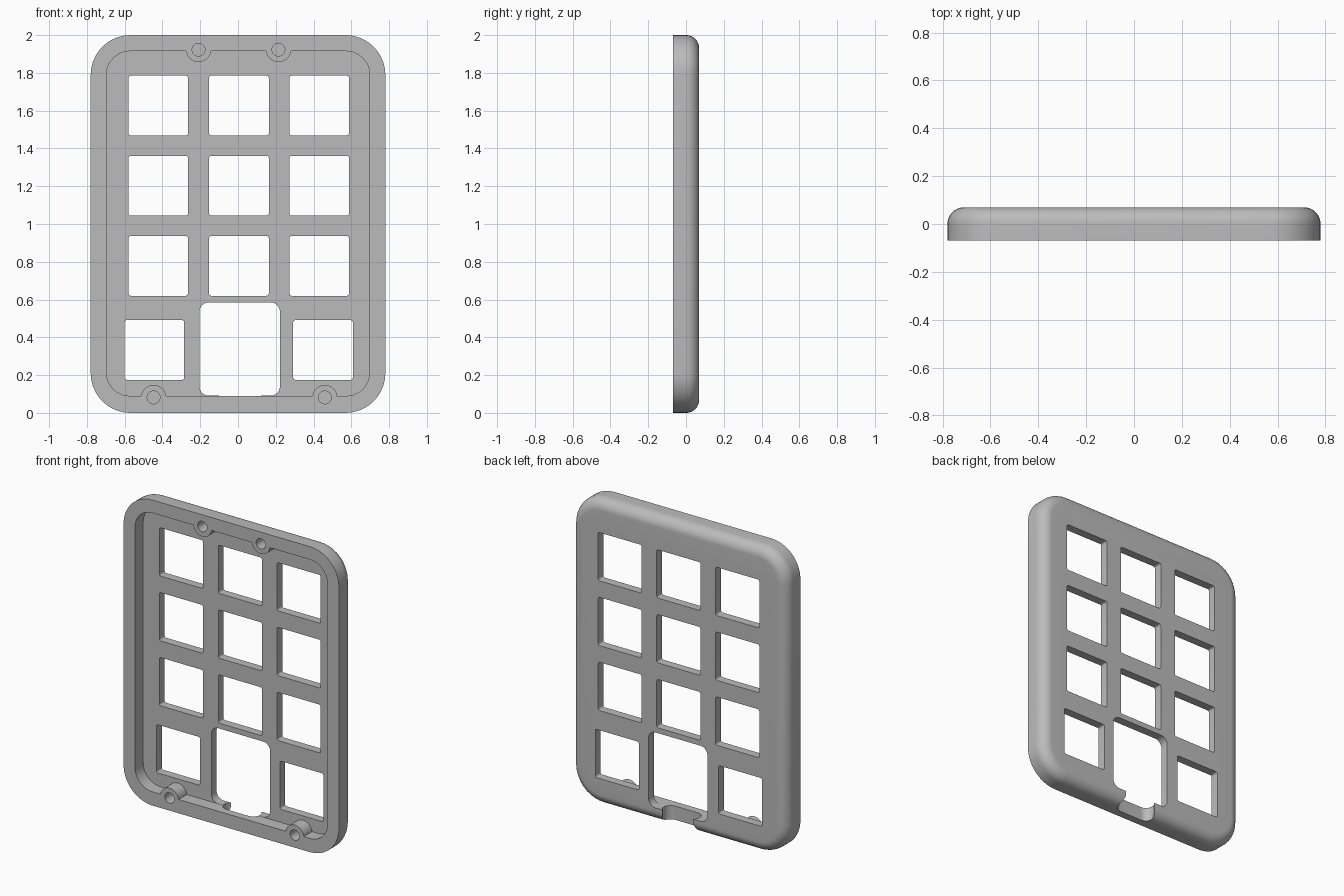
import bpy, bmesh
from math import sin, cos, pi, radians

if "Cube" in bpy.data.objects:
    bpy.data.objects.remove(bpy.data.objects["Cube"])

grey = bpy.data.materials.new("plain grey")
grey.use_nodes = True
GREY = (0.5, 0.5, 0.5, 1)
grey.diffuse_color = GREY
grey.node_tree.nodes["Principled BSDF"].inputs["Base Color"].default_value = GREY


def outline(x0, x1, z0, z1, r, steps=10):
    """Rounded rectangle as (x, z) points."""
    pts = []
    for k, (cx, cz) in enumerate([(x1 - r, z1 - r), (x0 + r, z1 - r),
                                  (x0 + r, z0 + r), (x1 - r, z0 + r)]):
        for i in range(steps + 1):
            a = (k + i / steps) * pi / 2
            pts.append((cx + r * cos(a), cz + r * sin(a)))
    return pts


def loft(name, rings):
    """Closed solid through a list of equal-length rings."""
    bm = bmesh.new()
    loops = [[bm.verts.new(p) for p in ring] for ring in rings]
    n = len(loops[0])
    for a, b in zip(loops, loops[1:]):
        for i in range(n):
            bm.faces.new((a[i], a[(i + 1) % n], b[(i + 1) % n], b[i]))
    bm.faces.new(loops[0])
    bm.faces.new(loops[-1])
    bmesh.ops.recalc_face_normals(bm, faces=bm.faces)
    mesh = bpy.data.meshes.new(name)
    bm.to_mesh(mesh)
    bm.free()
    mesh.materials.append(grey)
    ob = bpy.data.objects.new(name, mesh)
    bpy.context.collection.objects.link(ob)
    return ob


def prism(name, pts, y0, y1):
    return loft(name, [[(x, y, z) for x, z in pts] for y in (y0, y1)])


def post(name, x, z, r, y0, y1):
    pts = [(x + r * cos(i * pi / 20), z + r * sin(i * pi / 20)) for i in range(40)]
    return prism(name, pts, y0, y1)


def cut(target, cutter):
    mod = target.modifiers.new("cut", 'BOOLEAN')
    mod.operation, mod.solver, mod.object = 'DIFFERENCE', 'EXACT', cutter
    bpy.ops.object.select_all(action='DESELECT')
    bpy.context.view_layer.objects.active = target
    target.select_set(True)
    bpy.ops.object.modifier_apply(modifier=mod.name)
    bpy.data.objects.remove(cutter)


# Tray body: straight walls, then a quarter-round edge to the back face
W, H, FRONT, BACK, FILLET, CORNER = 0.78, 2.0, -0.07, 0.07, 0.07, 0.21
levels = [(FRONT, 0)]
for i in range(11):
    a = i / 10 * pi / 2
    levels.append((BACK - FILLET + FILLET * sin(a), FILLET * (1 - cos(a))))
body = loft("keypad_case", [
    [(x, y, z) for x, z in outline(-W + d, W - d, d, H - d, CORNER - d)]
    for y, d in levels])

# Hollow open to the front, leaving the screw bosses standing
FLOOR = 0.015
SCREWS = [(-0.209, 1.923), (0.214, 1.923), (-0.447, 0.082), (0.46, 0.082)]
hollow = prism("hollow_cutter", outline(-0.697, 0.697, 0.09, 1.915, 0.125), -0.2, FLOOR)
for x, z in SCREWS:
    cut(hollow, post("boss_cutter", x, z, 0.066, -0.3, 0.1))
cut(body, hollow)

# Blind screw holes
for x, z in SCREWS:
    cut(body, post("screw_cutter", x, z, 0.034, -0.2, 0.01))

# Key windows: three rows of three, and two in the bottom row
KEY = 0.158
keys = [(x, z) for z in (1.627, 1.203, 0.778) for x in (-0.422, 0.005, 0.43)]
keys += [(-0.443, 0.333), (0.45, 0.333)]
for x, z in keys:
    cut(body, prism("key_cutter", outline(x - KEY, x + KEY, z - KEY, z + KEY, 0.012, 4),
                    -0.04, 0.2))

# Large rounded opening at the bottom centre
cut(body, prism("opening_cutter", outline(-0.204, 0.222, 0.091, 0.585, 0.05), -0.04, 0.2))

# Pill-shaped connector slot through the bottom wall, open at the back
pill = outline(-0.12, 0.14, -0.02, 0.08, 0.049)
cut(body, loft("slot_cutter", [[(x, y, z) for x, y in pill] for z in (-0.1, 0.12)]))

bpy.ops.object.select_all(action='DESELECT')
body.select_set(True)
bpy.context.view_layer.objects.active = body
bpy.ops.object.shade_smooth_by_angle(angle=radians(30))
